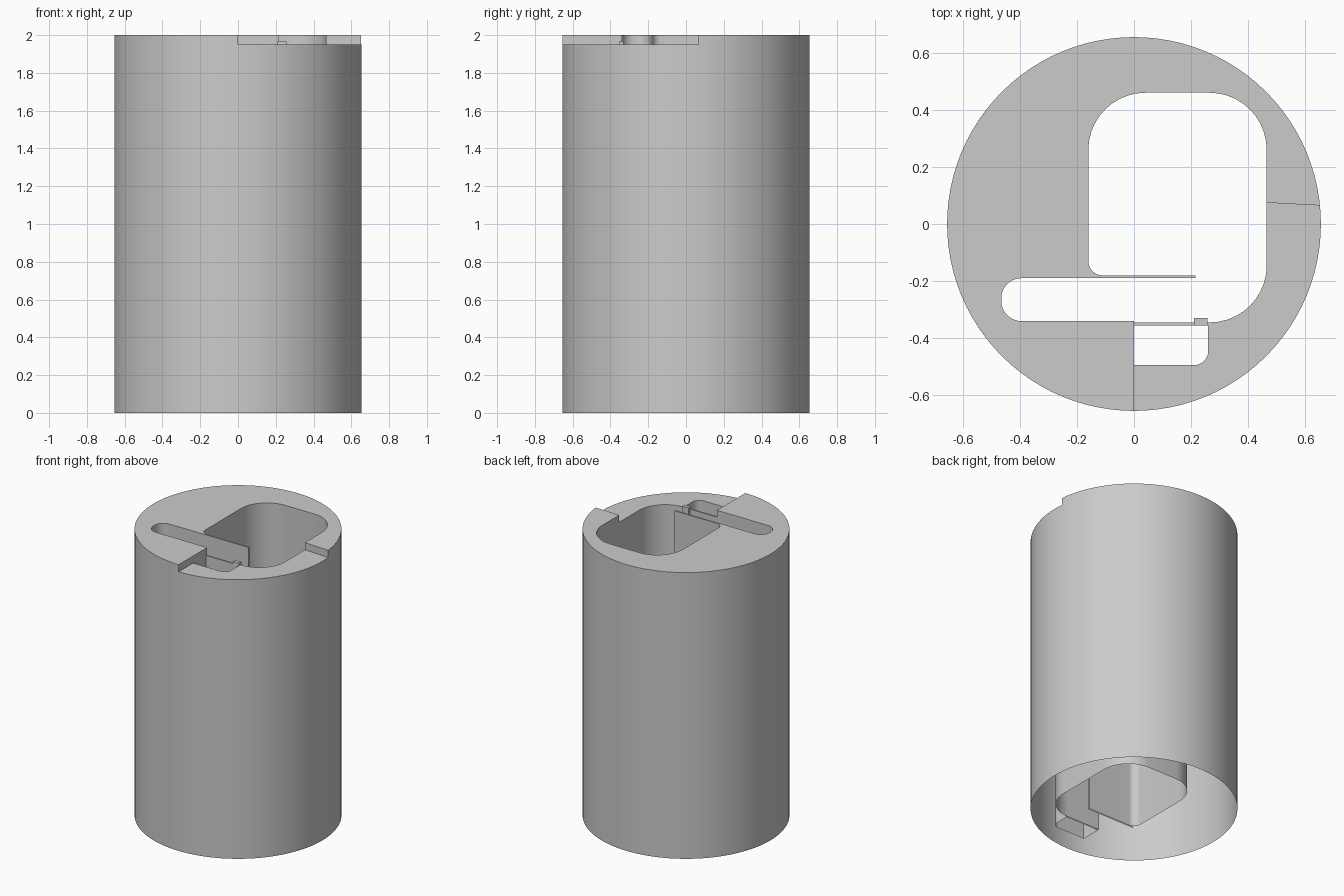
import bpy, bmesh, math
from mathutils import Vector

if "Cube" in bpy.data.objects:
    bpy.data.objects.remove(bpy.data.objects["Cube"])

R, TOP, STEP, LID = 0.655, 2.0, 1.95, 1.9

grey = bpy.data.materials.new("plain grey")
grey.use_nodes = True
grey.diffuse_color = (0.6, 0.6, 0.6, 1)
grey.node_tree.nodes["Principled BSDF"].inputs["Base Color"].default_value = (0.6, 0.6, 0.6, 1)


def rounded(corners, closed=True, steps=10):
    """Turn (x, y, radius) corners into a path with round corners."""
    path, n = [], len(corners)
    for i, c in enumerate(corners):
        p = Vector(c[:2])
        r = c[2] if len(c) > 2 else 0
        if r == 0 or (not closed and i in (0, n - 1)):
            path.append(p)
            continue
        a = (Vector(corners[i - 1][:2]) - p).normalized()
        b = (Vector(corners[(i + 1) % n][:2]) - p).normalized()
        centre = p + (a + b) * r          # all rounded corners are square
        for k in range(steps + 1):
            t = k / steps * math.pi / 2
            path.append(centre - b * r * math.cos(t) - a * r * math.sin(t))
    return path


def extrude(name, path, z0, z1, caps=True, closed=True):
    """Raise a path into a solid, or into bare walls without caps."""
    bm = bmesh.new()
    low = [bm.verts.new((p.x, p.y, z0)) for p in path]
    high = [bm.verts.new((p.x, p.y, z1)) for p in path]
    n = len(path)
    for i in range(n if closed else n - 1):
        j = (i + 1) % n
        bm.faces.new((low[i], low[j], high[j], high[i]))
    if caps:
        bm.faces.new(low[::-1])
        bm.faces.new(high)
        bmesh.ops.recalc_face_normals(bm, faces=bm.faces)
    mesh = bpy.data.meshes.new(name)
    bm.to_mesh(mesh)
    bm.free()
    obj = bpy.data.objects.new(name, mesh)
    bpy.context.collection.objects.link(obj)
    mesh.materials.append(grey)
    return obj


def activate(obj):
    bpy.ops.object.select_all(action='DESELECT')
    obj.select_set(True)
    bpy.context.view_layer.objects.active = obj


def smooth(obj):
    activate(obj)
    bpy.ops.object.shade_smooth_by_angle(angle=math.radians(30))


def cut(obj, cutter):
    mod = obj.modifiers.new("cut", 'BOOLEAN')
    mod.operation, mod.solver, mod.object = 'DIFFERENCE', 'EXACT', cutter
    activate(obj)
    bpy.ops.object.modifier_apply(modifier=mod.name)
    bpy.data.objects.remove(cutter)


circle = [Vector((R * math.cos(2 * math.pi * i / 96), R * math.sin(2 * math.pi * i / 96)))
          for i in range(96)]

# Outlines of the large bay, the slot and the small pocket
bay = [(0.215, -0.18), (-0.16, -0.18, 0.05), (-0.16, 0.46, 0.2),
       (0.465, 0.46, 0.2), (0.465, -0.345, 0.2), (0.255, -0.345), (0, -0.345)]
slot = [(0, -0.34), (-0.465, -0.34, 0.07), (-0.465, -0.19, 0.07), (0.215, -0.19)]
pocket = [(0, -0.355), (0.26, -0.355), (0.26, -0.495, 0.05), (0, -0.495)]

# Lid with its openings and the lowered sector
lid = extrude("lid", circle, LID, TOP)
cut(lid, extrude("bay_cutter", rounded(bay + slot), LID - 0.2, TOP + 0.2))
cut(lid, extrude("pocket_cutter", rounded(pocket), LID - 0.2, TOP + 0.2))
sector = [(0, -0.3), (0, -1), (1, -1), (1, 0.047), (0.4, 0.078), (0.3, -0.25)]
cut(lid, extrude("sector_cutter", rounded(sector), STEP, TOP + 0.2))

# Outer shell, open underneath
shell = extrude("outer_shell", circle, 0, LID, caps=False)

# Inner walls running down from the lid
bay_wall = extrude("bay_wall", rounded([(-0.15, -0.19), (0.215, -0.19)] + bay, closed=False),
                   0, LID, caps=False, closed=False)
pocket_wall = extrude("pocket_wall", rounded(pocket), 0, LID, caps=False)

# Small stop on the divider between bay and pocket
stop = extrude("divider_stop", rounded([(0.21, -0.355), (0.257, -0.355),
                                        (0.257, -0.33), (0.21, -0.33)]), LID, 1.965)

for part in (lid, shell, bay_wall, pocket_wall, stop):
    smooth(part)
